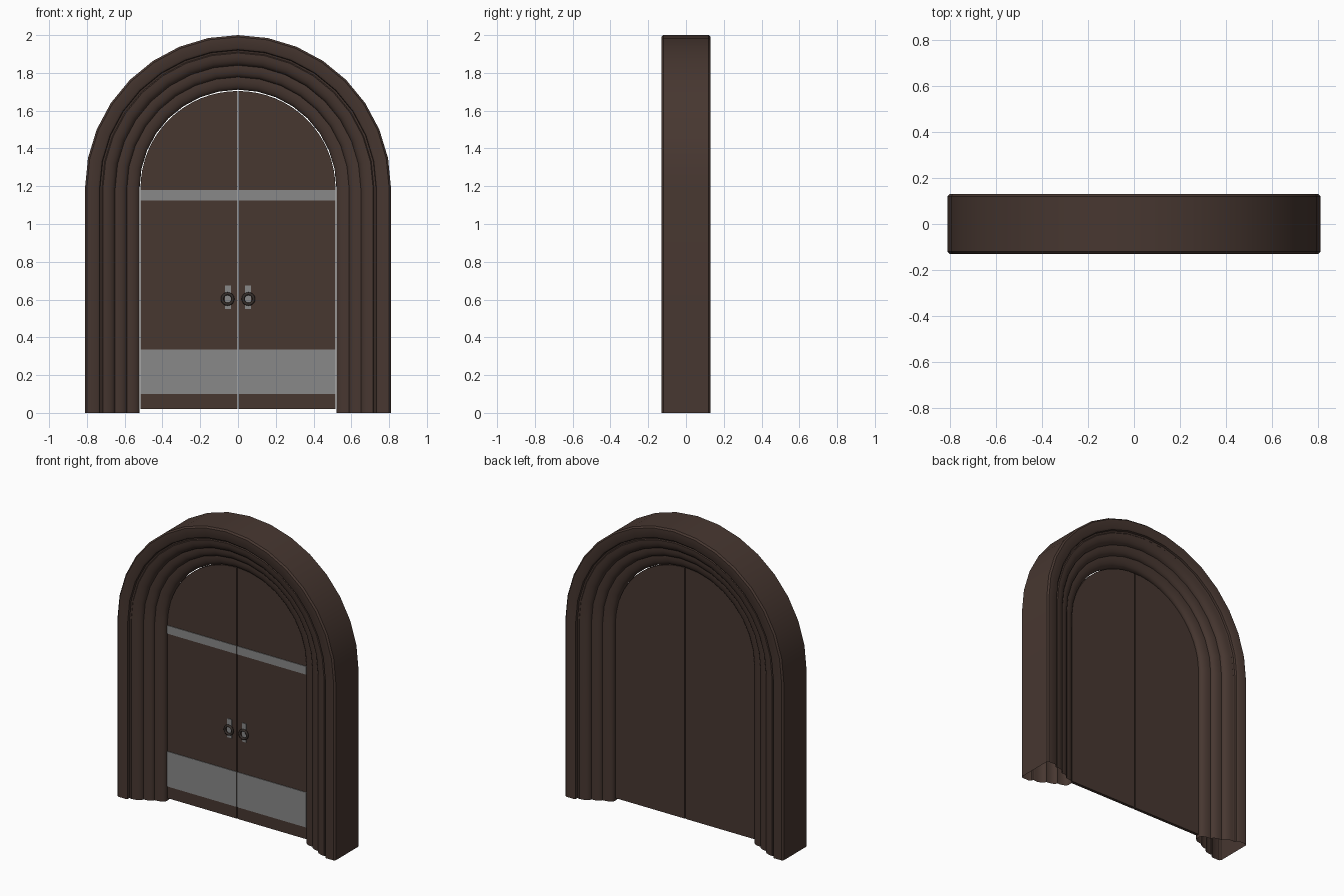
import bpy, bmesh, math

if "Cube" in bpy.data.objects:
    bpy.data.objects.remove(bpy.data.objects["Cube"])

SPRING = 1.19   # height where the arch begins


def material(name, rgb):
    m = bpy.data.materials.new(name)
    m.diffuse_color = (*rgb, 1)
    m.use_nodes = True
    m.node_tree.nodes["Principled BSDF"].inputs["Base Color"].default_value = m.diffuse_color
    return m


wood = material("dark brown wood", (0.063, 0.038, 0.030))
steel = material("grey metal", (0.25, 0.25, 0.25))
iron = material("dark iron", (0.035, 0.026, 0.022))


def finish(bm, name, mat, smooth=False):
    bmesh.ops.recalc_face_normals(bm, faces=bm.faces)
    me = bpy.data.meshes.new(name)
    bm.to_mesh(me)
    bm.free()
    ob = bpy.data.objects.new(name, me)
    bpy.context.collection.objects.link(ob)
    me.materials.append(mat)
    if smooth:
        bpy.ops.object.select_all(action='DESELECT')
        ob.select_set(True)
        bpy.context.view_layer.objects.active = ob
        bpy.ops.object.shade_smooth_by_angle(angle=math.radians(35))
    return ob


def box(name, x0, x1, y0, y1, z0, z1, mat):
    bm = bmesh.new()
    bmesh.ops.create_cube(bm, size=1)
    for v in bm.verts:
        v.co = ((x0 + x1) / 2 + v.co.x * (x1 - x0),
                (y0 + y1) / 2 + v.co.y * (y1 - y0),
                (z0 + z1) / 2 + v.co.z * (z1 - z0))
    return finish(bm, name, mat)


# arched frame: moulding profile (radius, depth), mirrored front to back
half = [(0.81, 0.12), (0.80, 0.13), (0.745, 0.13), (0.733, 0.122), (0.73, 0.108), (0.72, 0.105)]
# three convex quarter rolls stepping inwards
for r0, r1, d0, d1 in ((0.715, 0.65, 0.110, 0.073), (0.643, 0.588, 0.073, 0.043),
                       (0.581, 0.521, 0.043, 0.012)):
    for k in range(6):
        a = math.pi / 2 * k / 5
        half.append((r0 + (r1 - r0) * math.sin(a), d1 + (d0 - d1) * math.cos(a)))
profile = [(r, -d) for r, d in half] + [(r, d) for r, d in reversed(half)]

SEG = 16
stations = [(1, 0, 0)]
stations += [(math.cos(math.pi * i / SEG), math.sin(math.pi * i / SEG), SPRING)
             for i in range(SEG + 1)]
stations.append((-1, 0, 0))
bm = bmesh.new()
rings = [[bm.verts.new((r * c, y, z + r * s)) for r, y in profile] for c, s, z in stations]
n = len(profile)
for a, b in zip(rings, rings[1:]):
    for j in range(n):
        k = (j + 1) % n
        bm.faces.new((a[j], a[k], b[k], b[j]))
finish(bm, "arch_frame", wood, True)


# door leaves with plates and handles
def leaf(side, label):
    bm = bmesh.new()
    pts = [(0.003, 0.02), (0.516, 0.02)]
    for i in range(17):
        a = math.pi / 2 * i / 16
        pts.append((max(0.003, 0.516 * math.cos(a)), SPRING + 0.514 * math.sin(a)))
    f = bm.faces.new([bm.verts.new((side * x, -0.01, z)) for x, z in pts])
    ext = bmesh.ops.extrude_face_region(bm, geom=[f], use_keep_orig=True)
    for v in ext["geom"]:
        if isinstance(v, bmesh.types.BMVert):
            v.co.y = 0.01
    finish(bm, label + "_door_leaf", wood)

    def plate(name, a, b, z0, z1):
        x0, x1 = sorted((side * a, side * b))
        box(label + name, x0, x1, -0.014, -0.009, z0, z1, steel)

    plate("_kick_plate", 0.003, 0.516, 0.10, 0.335)
    plate("_upper_band", 0.003, 0.516, 1.125, 1.18)
    plate("_handle_plate", 0.038, 0.070, 0.55, 0.675)
    # ring handle
    bpy.ops.mesh.primitive_torus_add(major_radius=0.028, minor_radius=0.008,
                                     major_segments=20, minor_segments=8,
                                     location=(side * 0.055, -0.02, 0.603),
                                     rotation=(math.pi / 2, 0, 0))
    ob = bpy.context.object
    ob.name = label + "_ring_handle"
    ob.data.materials.append(iron)
    bpy.ops.object.shade_smooth_by_angle(angle=math.radians(50))


leaf(-1, "left")
leaf(1, "right")
